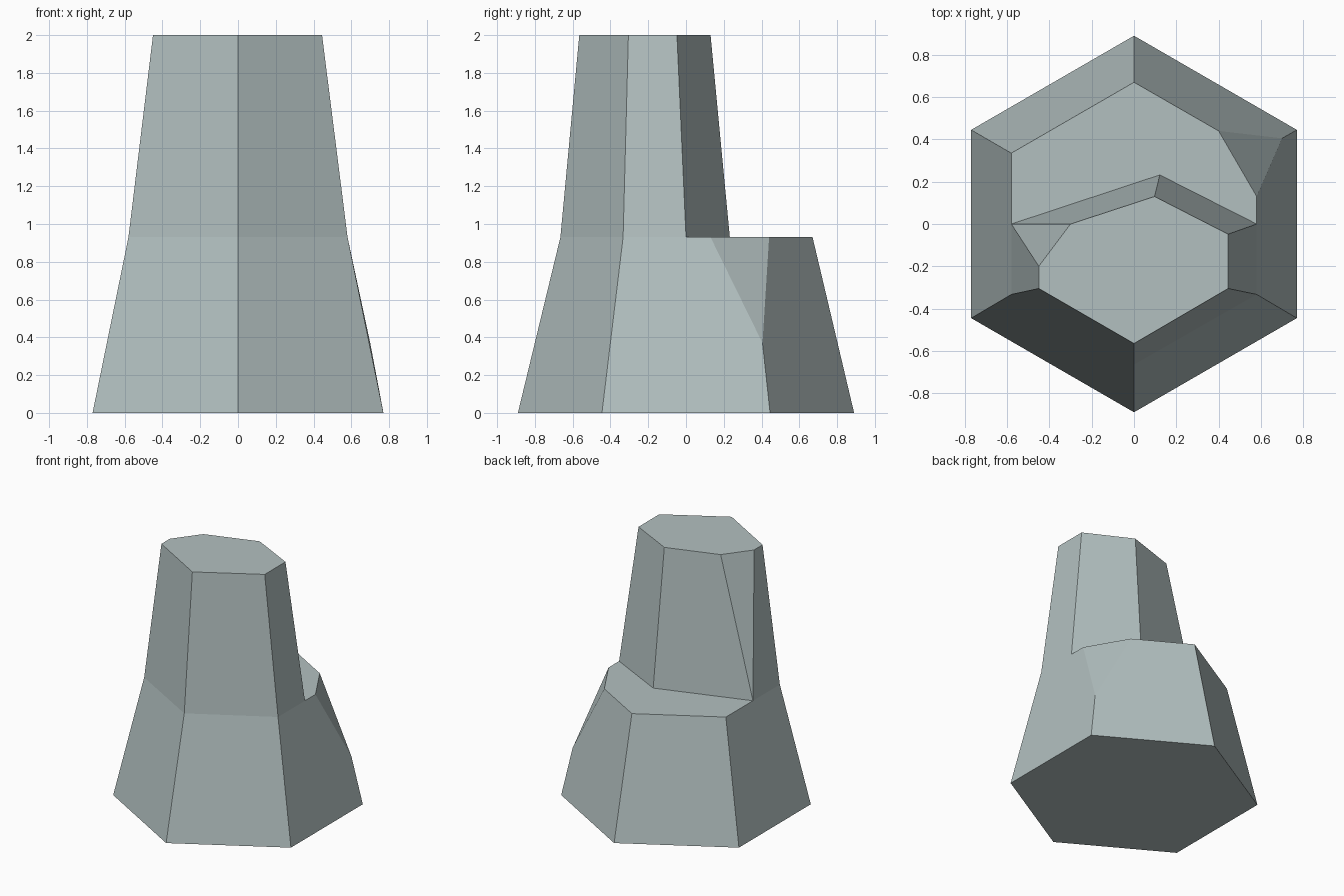
import bpy, bmesh

if "Cube" in bpy.data.objects:
    bpy.data.objects.remove(bpy.data.objects["Cube"])

H_LEDGE, H_TOP = 0.93, 2.0

stone = bpy.data.materials.new("pale grey stone")
stone.diffuse_color = (0.45, 0.53, 0.53, 1)
stone.use_nodes = True
stone.node_tree.nodes["Principled BSDF"].inputs["Base Color"].default_value = stone.diffuse_color

bm = bmesh.new()


def ring(points, z):
    return [bm.verts.new((x, y, z)) for x, y in points]


# base hexagon, counter-clockwise from the front corner
base = ring([(0, -0.89), (0.77, -0.445), (0.77, 0.445),
             (0, 0.89), (-0.77, 0.445), (-0.77, -0.445)], 0)
# shared front half at ledge height: left seam, three corners, right seam
fr = ring([(-0.58, 0), (-0.58, -0.333), (0, -0.665), (0.58, -0.333), (0.58, 0)], H_LEDGE)
# back half of the ledge with its chipped corner
back = ring([(0.58, 0.13), (0.40, 0.44), (0, 0.67), (-0.58, 0.335)], H_LEDGE)
chip = ring([(0.70, 0.405)], 0.37)[0]
# foot of the upper column's back ridge
ridge = ring([(0.122, 0.232)], H_LEDGE)[0]
# top outline with its chipped left corner
top = ring([(-0.45, -0.20), (-0.45, -0.305), (0, -0.565), (0.445, -0.305),
            (0.445, -0.048), (0.097, 0.13), (-0.30, 0)], H_TOP)

faces = [base[::-1], top]
# front walls, lower and upper
for i, j in ((1, 2), (2, 3)):
    faces.append([base[(i + 4) % 6], base[(i + 5) % 6], fr[j], fr[i]])
for i in range(4):
    faces.append([fr[i], fr[i + 1], top[i + 1], top[i]])
# lower side and back walls
faces += [
    [base[1], base[2], chip, back[0], fr[4], fr[3]],
    [base[2], base[3], back[2], back[1], chip],
    [back[0], chip, back[1]],
    [base[3], base[4], back[3], back[2]],
    [base[4], base[5], fr[1], fr[0], back[3]],
]
# ledge
faces.append([fr[4]] + back + [fr[0], ridge])
# upper back walls and chip
faces += [[fr[4], ridge, top[5], top[4]],
          [ridge, fr[0], top[6], top[5]],
          [fr[0], top[0], top[6]]]
for f in faces:
    bm.faces.new(f)
bmesh.ops.recalc_face_normals(bm, faces=bm.faces[:])

mesh = bpy.data.meshes.new("rock_column")
bm.to_mesh(mesh)
bm.free()
mesh.materials.append(stone)
bpy.context.collection.objects.link(bpy.data.objects.new("rock_column", mesh))
